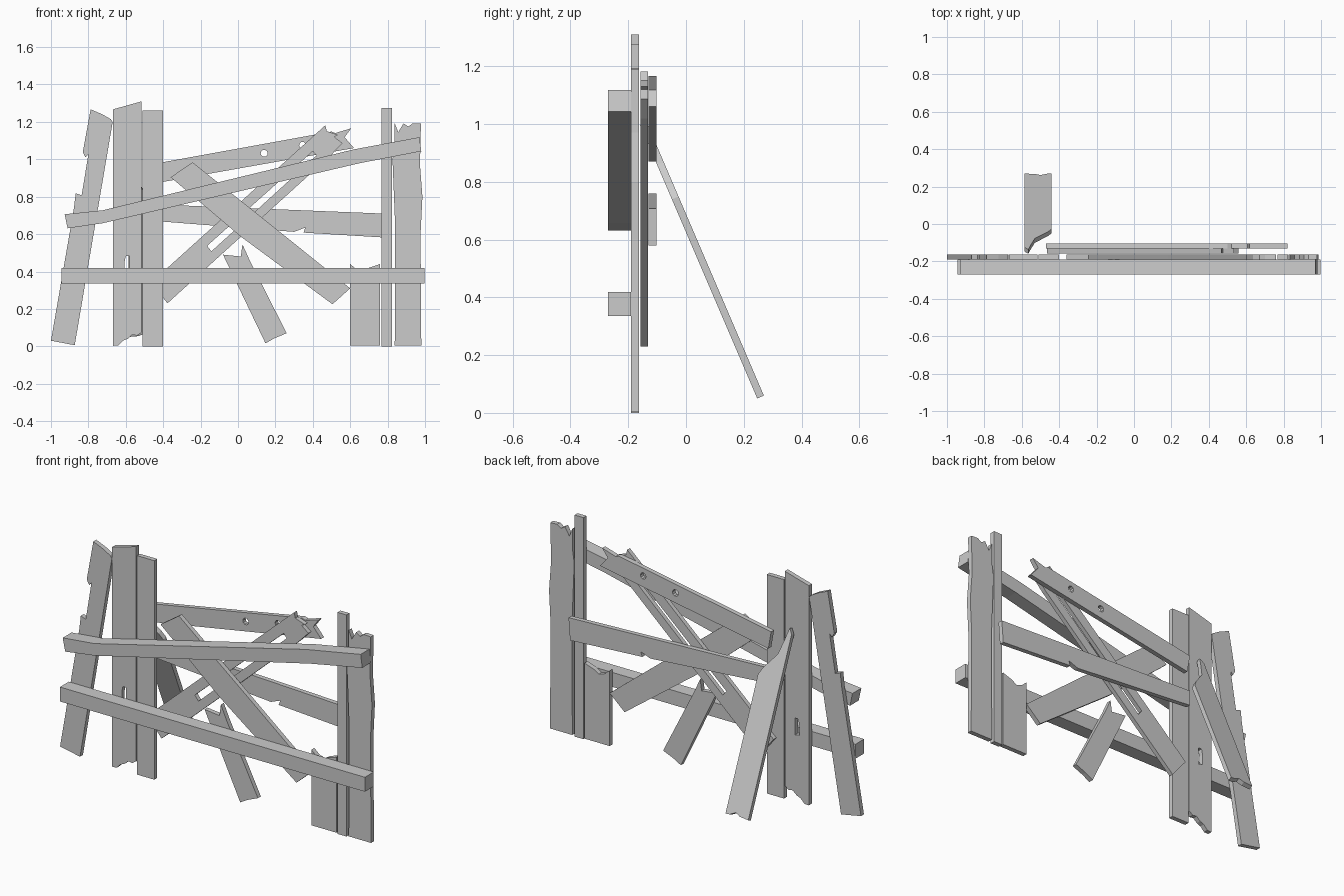
import bpy, bmesh, math


def ring(cx, cz, r, n=10):
    return [(cx + r * math.cos(i * math.tau / n), cz + r * math.sin(i * math.tau / n)) for i in range(n)]


def plank(name, outline, y, thick, holes=(), z=0.0, tilt=90.0):
    """Extrude a 2D outline (with holes) into a board, stood up about x by tilt degrees."""
    cu = bpy.data.curves.new(name, 'CURVE')
    cu.dimensions = '2D'
    cu.fill_mode = 'BOTH'
    cu.extrude = thick / 2
    for pts in (outline, *holes):
        sp = cu.splines.new('POLY')
        sp.points.add(len(pts) - 1)
        for p, (a, b) in zip(sp.points, pts):
            p.co = (a, b, 0, 1)
        sp.use_cyclic_u = True
    tmp = bpy.data.objects.new(name + "_outline", cu)
    bpy.context.collection.objects.link(tmp)
    bpy.context.view_layer.update()
    dg = bpy.context.evaluated_depsgraph_get()
    me = bpy.data.meshes.new_from_object(tmp.evaluated_get(dg))
    bpy.data.objects.remove(tmp)
    bm = bmesh.new()
    bm.from_mesh(me)
    bmesh.ops.remove_doubles(bm, verts=bm.verts, dist=1e-4)
    bmesh.ops.recalc_face_normals(bm, faces=bm.faces)
    for f in bm.faces:
        f.smooth = False
    bm.to_mesh(me)
    bm.free()
    me.name = name
    ob = bpy.data.objects.new(name, me)
    ob.location = (0, y, z)
    ob.rotation_euler = (math.radians(tilt), 0, 0)
    bpy.context.collection.objects.link(ob)
    return ob


T = 0.027                              # board thickness
RAIL, FRONT, MID, BACK = -0.23, -0.1765, -0.1445, -0.1165   # layer centres in y

# Two thick front rails
plank("lower_rail", [(-.945, .335), (.997, .335), (.997, .418), (-.945, .418)], RAIL, .08)
plank("upper_rail", [(-.927, .706), (-.724, .727), (.62, 1.053), (.97, 1.118),
                     (.98, 1.043), (.65, .979), (-.724, .658), (-.911, .631)], RAIL, .08)

# Upright boards, left group
plank("leaning_left_board", [(-1, .03), (-.873, .006), (-.67, 1.2), (-.68, 1.214), (-.724, 1.24),
                             (-.788, 1.267), (-.83, 1.037), (-.815, 1.01), (-.8, 1.027),
                             (-.836, .807), (-.868, .818), (-.877, .74)], FRONT, T)
plank("slotted_board", [(-.668, .003), (-.64, .004), (-.615, .03), (-.59, .04), (-.565, .062),
                        (-.54, .058), (-.515, .075), (-.515, 1.31), (-.668, 1.267)], FRONT, T,
      holes=[[(-.607, .39), (-.58, .385), (-.58, .482), (-.6, .482), (-.607, .45)]])
plank("left_post_board", [(-.51, 0), (-.4, 0), (-.4, 1.26), (-.51, 1.26)], FRONT, T)

# Upright boards, right group
plank("narrow_board", [(.767, 0), (.823, 0), (.823, 1.275), (.767, 1.275)], FRONT, T)
plank("wavy_right_board", [(.838, .005), (.98, .005), (.976, .6), (.986, .8), (.973, .97), (.978, 1.19),
                           (.934, 1.192), (.91, 1.175), (.885, 1.192), (.857, 1.145), (.838, 1.192),
                           (.838, 1.08), (.826, 1.0), (.832, .85), (.84, .65)], FRONT, T)
plank("short_broken_board", [(.6, .005), (.76, .005), (.76, .44), (.7, .42), (.67, .4), (.635, .41),
                             (.6, .44)], FRONT, T)

# Fallen diagonal boards
plank("falling_diagonal", [(-.243, .984), (-.36, .904), (.013, .588), (.505, .225), (.6, .31),
                           (.18, .647)], FRONT, T)
plank("stub_diagonal", [(-.08, .49), (.015, .48), (.024, .545), (.06, .465), (.26, .07),
                        (.195, .043), (.147, .016)], FRONT, T)
plank("rising_diagonal", [(-.465, .34), (-.377, .23), (.495, 1.02), (.558, 1.086), (.515, 1.12),
                          (.535, 1.13), (.475, 1.15), (.467, 1.182)], MID, .025,
      holes=[[(-.165, .537), (-.142, .508), (.42, 1.02), (.4, 1.043)]])

# Back cross boards
plank("upper_back_board", [(-.47, .972), (-.452, .87), (.62, 1.06), (.57, 1.118), (.606, 1.166),
                           (.52, 1.14), (.5, 1.148)], BACK, T,
      holes=[ring(.14, 1.032, .019), ring(.345, 1.075, .018)])
plank("middle_back_board", [(-.47, .76), (-.47, .672), (.3, .612), (.36, .635), (.35, .608),
                            (.81, .58), (.82, .708)], BACK, T)

# Broken board propped against the back
plank("propped_board", [(-.585, 0), (-.53, .005), (-.5, .02), (-.465, .002), (-.44, 0), (-.44, .75),
                        (-.46, .79), (-.53, .88), (-.55, .96), (-.565, 1.03), (-.585, 1.0)],
      .258, .025, z=.055, tilt=113.2)
